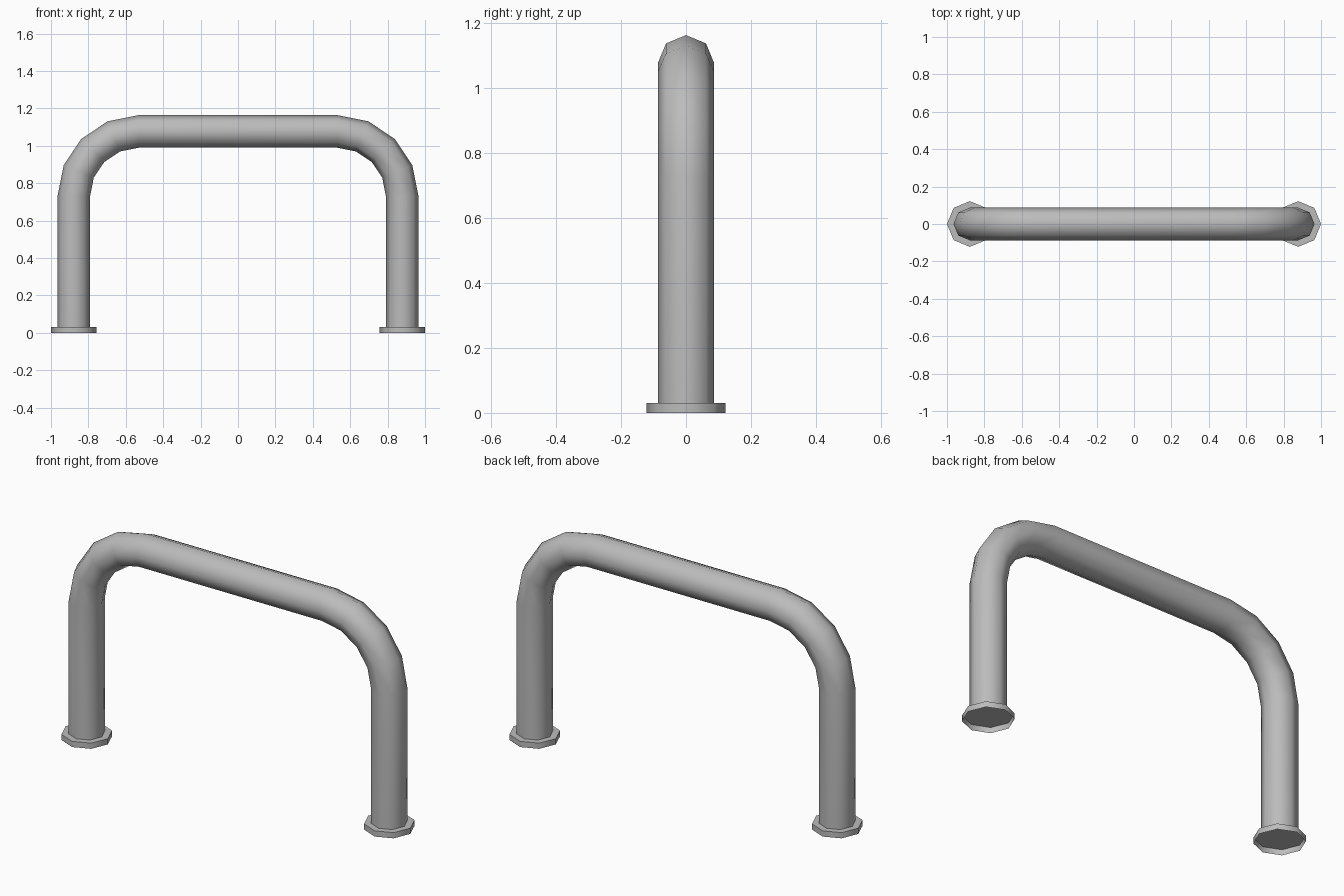
import bpy, bmesh, math
from mathutils import Vector

SIDES = 8
TUBE_R, FLANGE_R, FLANGE_H = 0.087, 0.122, 0.03
LEG_X, TOP_Z, BEND_R, BEND_STEPS = 0.878, 1.077, 0.347, 4

if "Cube" in bpy.data.objects:
    bpy.data.objects.remove(bpy.data.objects["Cube"])

metal = bpy.data.materials.new("grey_metal")
metal.use_nodes = True
grey = (0.5, 0.5, 0.5, 1)
metal.diffuse_color = grey
metal.node_tree.nodes["Principled BSDF"].inputs["Base Color"].default_value = grey


def ring(bm, centre, across, radius):
    """Octagon of vertices spanned by the given direction and the y axis."""
    turns = [math.tau * i / SIDES for i in range(SIDES)]
    return [bm.verts.new(centre + radius * (across * math.cos(t) + Vector((0, math.sin(t), 0))))
            for t in turns]


def bridge(bm, a, b):
    for i in range(SIDES):
        j = (i + 1) % SIDES
        bm.faces.new((a[i], a[j], b[j], b[i]))


def finish(bm, name):
    mesh = bpy.data.meshes.new(name)
    bm.to_mesh(mesh)
    bm.free()
    obj = bpy.data.objects.new(name, mesh)
    bpy.context.collection.objects.link(obj)
    mesh.materials.append(metal)
    bpy.ops.object.select_all(action="DESELECT")
    obj.select_set(True)
    bpy.context.view_layer.objects.active = obj
    bpy.ops.object.shade_smooth_by_angle(angle=math.radians(60))
    return obj


# Bent tube: leg, quarter bend, top rail, quarter bend, leg
left = Vector((-1, 0, 0))
path = [(Vector((-LEG_X, 0, FLANGE_H)), left)]
for side in (-1, 1):
    pivot = Vector((side * (LEG_X - BEND_R), 0, TOP_Z - BEND_R))
    for step in range(BEND_STEPS + 1):
        turn = math.pi / 2 * step / BEND_STEPS + (math.pi / 2 if side > 0 else 0)
        out = Vector((-math.cos(turn), 0, math.sin(turn)))
        path.append((pivot + BEND_R * out, out))
path.append((Vector((LEG_X, 0, FLANGE_H)), -left))

bm = bmesh.new()
rings = [ring(bm, centre, out, TUBE_R) for centre, out in path]
for a, b in zip(rings, rings[1:]):
    bridge(bm, a, b)
bm.faces.new(rings[0])
bm.faces.new(rings[-1])
bmesh.ops.recalc_face_normals(bm, faces=bm.faces)
finish(bm, "bent_tube")

# Foot flanges: a shallow rim with a top collar, hollow underneath
for name, side in (("right_foot_flange", -1), ("left_foot_flange", 1)):
    bm = bmesh.new()
    base = Vector((side * LEG_X, 0, 0))
    top = base + Vector((0, 0, FLANGE_H))
    across = Vector((1, 0, 0))
    low, high = ring(bm, base, across, FLANGE_R), ring(bm, top, across, FLANGE_R)
    collar = ring(bm, top, across, TUBE_R)
    bridge(bm, low, high)
    bridge(bm, high, collar)
    finish(bm, name)
